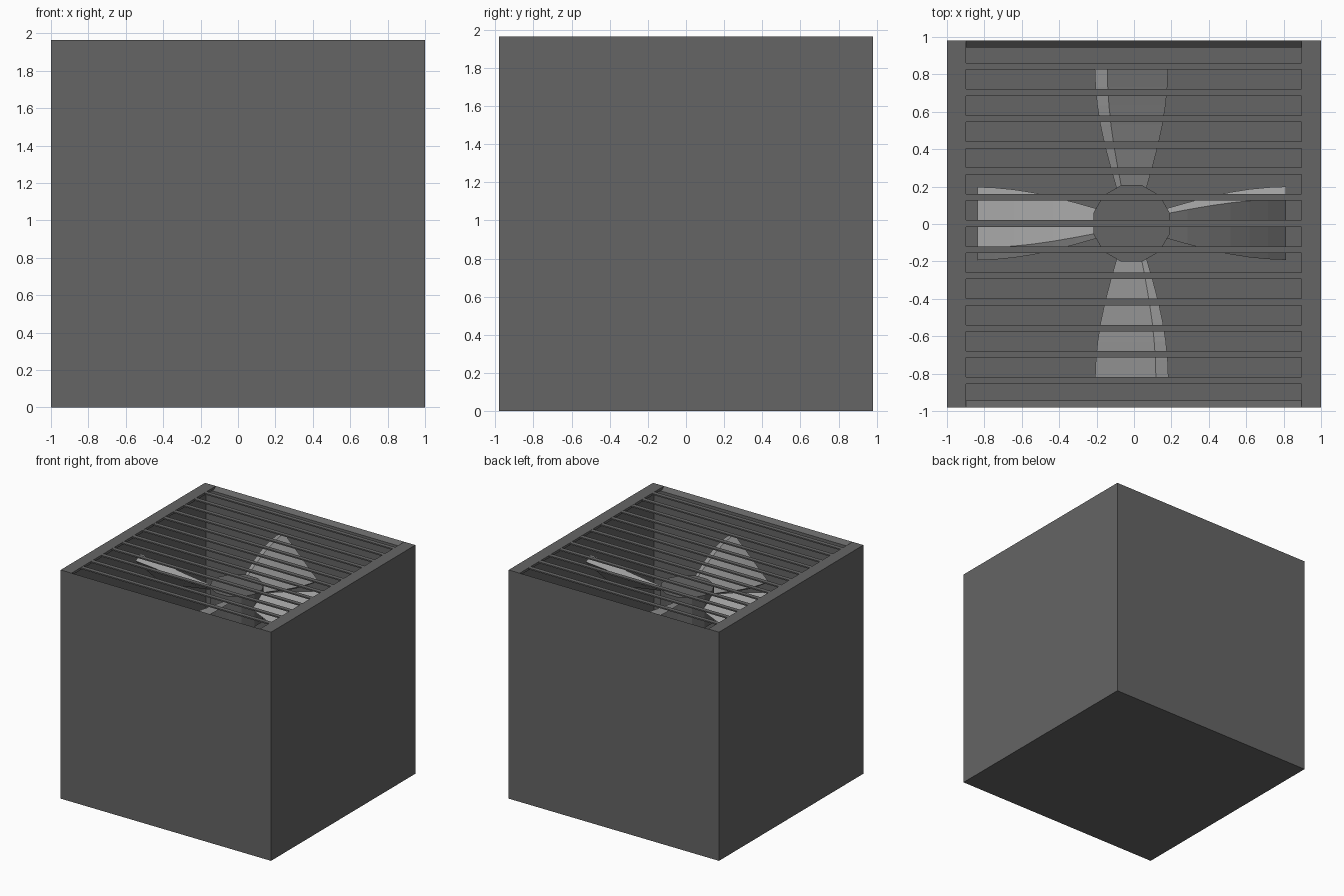
import bpy, bmesh, math
from mathutils import Matrix

if "Cube" in bpy.data.objects:
    bpy.data.objects.remove(bpy.data.objects["Cube"])

H = 1.965
W, D, T = 1.0, 0.98, 0.035


def material(name, v):
    m = bpy.data.materials.new(name)
    m.diffuse_color = (v, v, v, 1)
    m.use_nodes = True
    m.node_tree.nodes["Principled BSDF"].inputs["Base Color"].default_value = m.diffuse_color
    return m


DARK = material("dark_grey", 0.13)
LIGHT = material("blade_grey", 0.34)


def finish(bm, name, mat=DARK):
    bmesh.ops.recalc_face_normals(bm, faces=bm.faces)
    me = bpy.data.meshes.new(name)
    bm.to_mesh(me)
    bm.free()
    me.materials.append(mat)
    ob = bpy.data.objects.new(name, me)
    bpy.context.collection.objects.link(ob)
    return ob


def box(name, x0, x1, y0, y1, z0, z1):
    bm = bmesh.new()
    m = Matrix.Translation(((x0 + x1) / 2, (y0 + y1) / 2, (z0 + z1) / 2)) @ \
        Matrix.Diagonal((x1 - x0, y1 - y0, z1 - z0, 1))
    bmesh.ops.create_cube(bm, size=1, matrix=m)
    return finish(bm, name)


# housing: one open-topped shell with thin walls, sloped inner rim and floor
bm = bmesh.new()
loops = []
for x, y, z in ((W, D, 0), (W, D, H), (W - T, D - T, H - 0.03), (W - T, D - T, T)):
    loops.append([bm.verts.new((sx * x, sy * y, z))
                  for sx, sy in ((-1, -1), (1, -1), (1, 1), (-1, 1))])
for a, b in zip(loops, loops[1:]):
    for i in range(4):
        j = (i + 1) % 4
        bm.faces.new((a[i], a[j], b[j], b[i]))
bm.faces.new(loops[0])
bm.faces.new(loops[-1])
finish(bm, "housing")

# side rails of the grille
box("left_rail", -W, -0.897, -D, D, H - 0.02, H)
box("right_rail", 0.895, W, -D, D, H - 0.02, H)

# thin grille slats
for i in range(13):
    y = 0.843 - i * 0.14
    box("grille_slat", -0.897, 0.895, y - 0.018, y + 0.018, H - 0.012, H - 0.001)

# twelve-sided fan hub
CX, CY, CZ = -0.013, 0.003, 1.64
bm = bmesh.new()
bmesh.ops.create_cone(bm, cap_ends=True, segments=12, radius1=0.212, radius2=0.212,
                      depth=0.28, matrix=Matrix.Translation((CX, CY, 1.58)) @
                      Matrix.Rotation(math.radians(15), 4, 'Z'))
finish(bm, "fan_hub")

# pitched blades: section in (sideways, height), steeper towards the tip
section = [(-0.13, 0.18), (0.195, -0.14), (0.15, -0.175), (-0.197, 0.145)]
stations = [(0.17, 0.38), (0.3, 0.57), (0.42, 0.73), (0.53, 0.85),
            (0.63, 0.93), (0.73, 0.98), (0.825, 1.0)]
for k in range(4):
    bm = bmesh.new()
    rings = [[bm.verts.new((s * f, r, h * f * (0.55 + 0.55 * r))) for s, h in section]
             for r, f in stations]
    n = len(section)
    for a, b in zip(rings, rings[1:]):
        for i in range(n):
            j = (i + 1) % n
            bm.faces.new((a[i], a[j], b[j], b[i]))
    bm.faces.new(rings[0])
    bm.faces.new(rings[-1])
    bm.transform(Matrix.Translation((CX, CY, CZ)) @
                 Matrix.Rotation(k * math.pi / 2, 4, 'Z'))
    finish(bm, "fan_blade", LIGHT)
